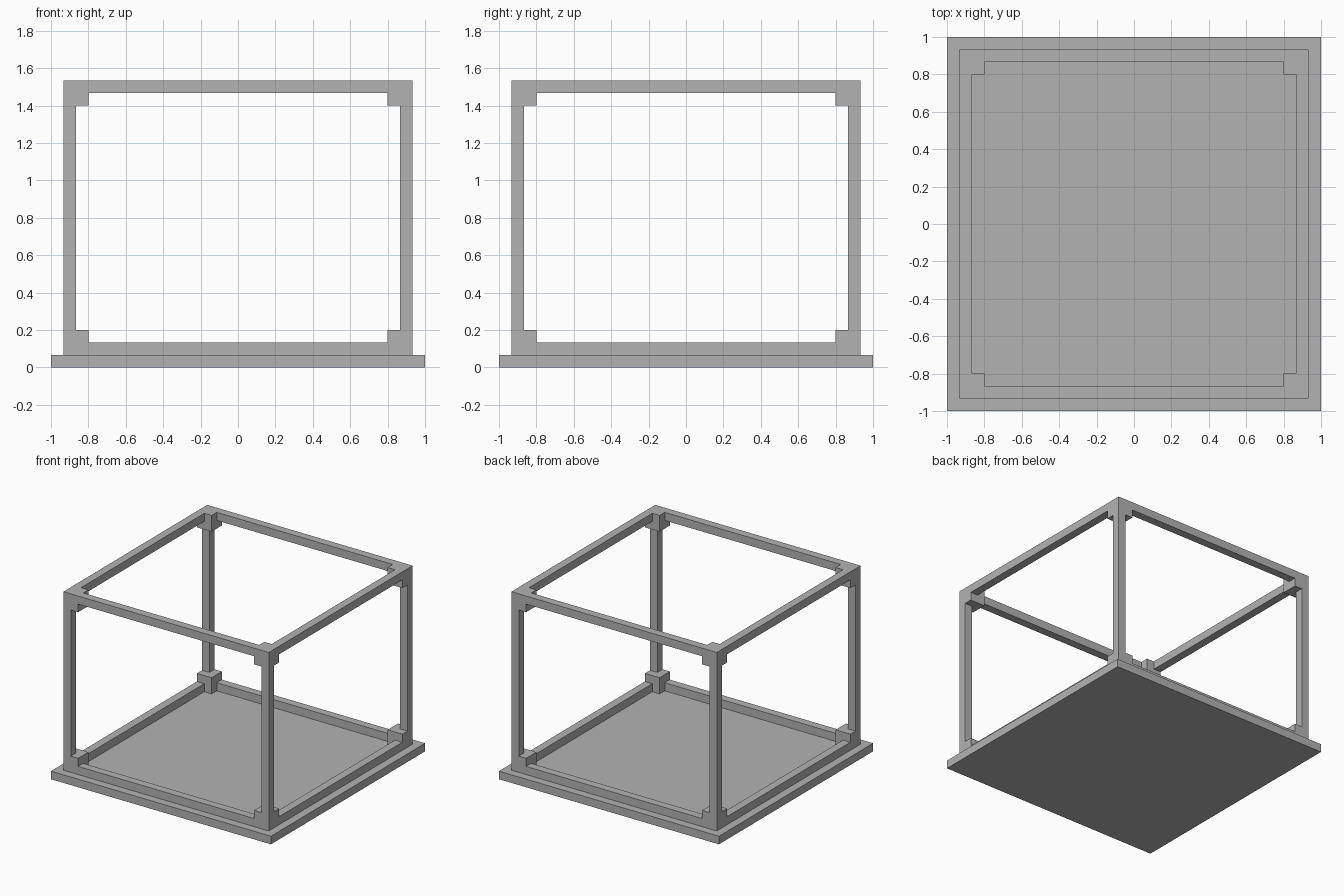
import bpy
from mathutils import Vector

if "Cube" in bpy.data.objects:
    bpy.data.objects.remove(bpy.data.objects["Cube"])

grey = bpy.data.materials.new("mid grey")
grey.diffuse_color = (0.45, 0.45, 0.45, 1)
grey.use_nodes = True
grey.node_tree.nodes["Principled BSDF"].inputs["Base Color"].default_value = grey.diffuse_color

U = 1 / 15            # beam thickness
OUT = 14 * U          # outer face of the frame
MID = OUT - U / 2     # beam centre line
BLOCK = 2 * U         # corner block size
Z0, Z1 = U, 23 * U    # bottom and top of the frame


def box(name, lo, hi):
    """Axis-aligned box between two corners."""
    lo, hi = Vector(lo), Vector(hi)
    bpy.ops.mesh.primitive_cube_add(size=1, location=(lo + hi) / 2)
    ob = bpy.context.object
    ob.name = name
    ob.scale = hi - lo
    bpy.ops.object.transform_apply(location=False, rotation=False, scale=True)
    ob.data.materials.append(grey)


# Base slab
box("base_plate", (-1, -1, 0), (1, 1, U))

h, inner = U / 2, OUT - BLOCK

# Corner blocks joining the beams, and posts between them
for sx in (-1, 1):
    for sy in (-1, 1):
        c = OUT - BLOCK / 2
        for z, level in ((Z0, "lower"), (Z1 - BLOCK, "upper")):
            box(level + "_corner_block",
                (sx * c - U, sy * c - U, z), (sx * c + U, sy * c + U, z + BLOCK))
        box("corner_post", (sx * MID - h, sy * MID - h, Z0 + BLOCK),
            (sx * MID + h, sy * MID + h, Z1 - BLOCK))

# Horizontal beams around the bottom and top of the frame
for z, level in ((Z0, "lower"), (Z1 - U, "upper")):
    for s in (-1, 1):
        a, b = s * MID - h, s * MID + h
        box(level + "_cross_beam", (-inner, a, z), (inner, b, z + U))
        box(level + "_side_beam", (a, -inner, z), (b, inner, z + U))
